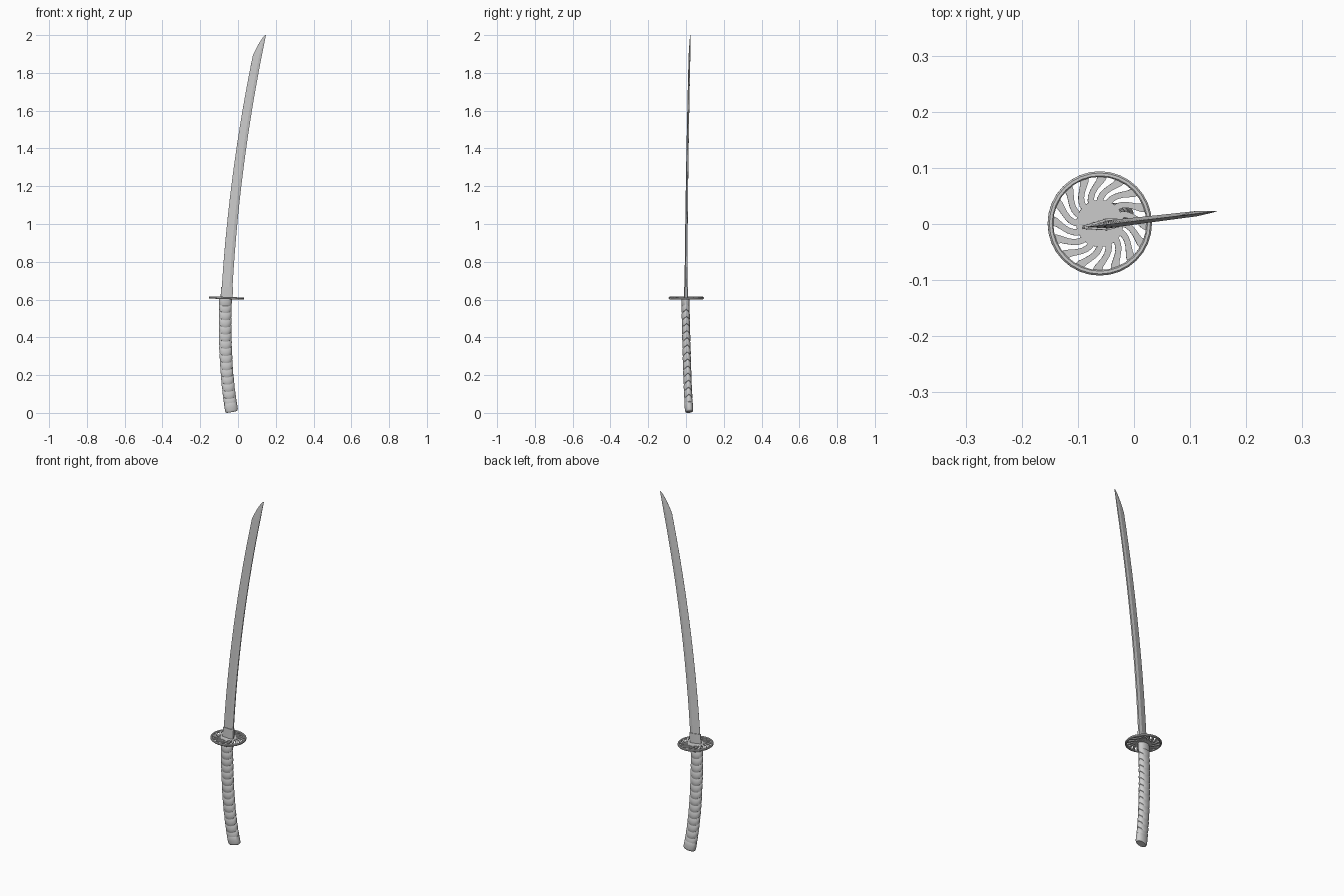
import bpy, bmesh, math
from mathutils import Vector, Matrix

if "Cube" in bpy.data.objects:
    bpy.data.objects.remove(bpy.data.objects["Cube"])

ROT = math.radians(7)          # the sword is turned slightly about z
U = Vector((math.cos(ROT), math.sin(ROT), 0))
V = Vector((-math.sin(ROT), math.cos(ROT), 0))


def finish(name, bm, angle=35):
    bmesh.ops.recalc_face_normals(bm, faces=bm.faces)
    me = bpy.data.meshes.new(name)
    bm.to_mesh(me)
    bm.free()
    ob = bpy.data.objects.new(name, me)
    bpy.context.collection.objects.link(ob)
    bpy.ops.object.select_all(action='DESELECT')
    ob.select_set(True)
    bpy.context.view_layer.objects.active = ob
    bpy.ops.object.shade_smooth_by_angle(angle=math.radians(angle))
    return ob


def loft(name, rings, angle=35):
    bm = bmesh.new()
    vs = [[bm.verts.new(p) for p in r] for r in rings]
    n = len(vs[0])
    for a, b in zip(vs, vs[1:]):
        for i in range(n):
            j = (i + 1) % n
            bm.faces.new((a[i], a[j], b[j], b[i]))
    bm.faces.new(vs[0])
    bm.faces.new(vs[-1])
    return finish(name, bm, angle)


# Blade: back edge curve, ridge lines and a curved point
def blade_ring(z, grow=0.0):
    t = (z - 0.6) / 1.4
    back = -0.033 + 0.181 * t - 0.112 * t * (1 - t)
    w = 0.057 - 0.010 * t
    h = 0.0075 - 0.0030 * t
    if z > 1.89:
        k = max(0.02, max(0.0, 1 - (z - 1.89) / 0.11) ** 0.6)
        w *= k
        h *= k
    base = Vector((back, 0.023 + 0.12 * (back - 0.149), z))
    sect = [(-w - grow, -grow), (-w - grow, grow), (-0.3 * w, h + grow), (grow, 0.6 * h + grow),
            (grow, -0.6 * h - grow), (-0.3 * w, -h - grow)]
    if grow == 0:
        sect[0], sect[1] = (-w, -0.0003), (-w, 0.0003)
    return [base + U * u + V * v for u, v in sect]


zs = [0.6 + 1.29 * i / 24 for i in range(25)]
zs += [1.89 + 0.11 * math.sin(i / 10 * math.pi / 2) for i in range(1, 11)]
loft("blade", [blade_ring(z) for z in zs], 12)
loft("blade_collar", [blade_ring(z, 0.003) for z in (0.605, 0.635, 0.665)], 20)

# Handle centre line (z, x, y), sampled smoothly
PATH = [(0.0, -0.032, 0.017), (0.15, -0.053, 0.009), (0.3, -0.064, 0.004),
        (0.45, -0.068, 0.0), (0.6, -0.066, -0.003)]


def centre(z):
    # Lagrange interpolation through the five points
    x = y = 0
    for i, p in enumerate(PATH):
        k = 1.0
        for j, q in enumerate(PATH):
            if i != j:
                k *= (z - q[0]) / (p[0] - q[0])
        x += k * p[1]
        y += k * p[2]
    return Vector((x, y, z))


def grip_ring(z, s, chevron=0.0, n=32):
    c = centre(z)
    slope = (centre(z + 0.01) - centre(z - 0.01)) / 0.02
    slope.z = 0
    ring = []
    for i in range(n):
        a = 2 * math.pi * i / n
        ca, sa = math.cos(a), math.sin(a)
        o = U * (0.034 * s * ca) + V * (0.0215 * s * sa * (1 + 0.1 * ca * ca))
        # chevron drop moves the ring down along the path on the broad faces
        d = chevron * (0.5 - abs(sa))
        ring.append(c + o + slope * d + Vector((0, 0, d - slope.dot(o))))
    return ring


# Wrapped grip: overlapping chevron bands
BANDS, Z0, Z1 = 14, 0.045, 0.575
step = (Z1 - Z0) / BANDS
rings = []
for b in range(BANDS):
    z = Z0 + b * step
    rings += [grip_ring(z + f * step, s, 0.018)
              for f, s in ((0.0, 0.91), (0.06, 0.97), (0.45, 1.0), (0.85, 0.99), (0.97, 0.91))]
loft("wrapped_grip", rings)

# Rounded end cap and upper ferrule
loft("end_cap", [grip_ring(z, s) for z, s in
                 ((0.004, 0.80), (0.007, 0.92), (0.014, 0.99), (0.03, 1.01), (0.052, 1.0), (0.055, 0.92))])
loft("ferrule", [grip_ring(z, s) for z, s in
                 ((0.565, 0.92), (0.568, 0.99), (0.595, 1.0), (0.604, 0.97))])

# Guard: rim, hub and curved spokes
GUARD = Matrix.Translation((-0.061, 0.001, 0.607)) @ Matrix.Rotation(0.035, 4, 'Y')


def lathe(name, profile, n=32):
    bm = bmesh.new()
    cols = [[bm.verts.new((r * math.cos(2 * math.pi * i / n), r * math.sin(2 * math.pi * i / n), z))
             for r, z in profile] for i in range(n)]
    m = len(profile)
    for i in range(n):
        a, b = cols[i], cols[(i + 1) % n]
        for j in range(m):
            k = (j + 1) % m
            bm.faces.new((a[j], a[k], b[k], b[j]))
    bm.transform(GUARD)
    return finish(name, bm)


lathe("guard_rim", [(0.083, -0.004), (0.085, -0.006), (0.090, -0.006), (0.093, -0.003),
                    (0.093, 0.003), (0.090, 0.006), (0.085, 0.006), (0.083, 0.004)])
lathe("guard_hub", [(0.004, -0.004), (0.042, -0.004), (0.042, 0.004), (0.004, 0.004)])

bm = bmesh.new()
SPOKES, SEG = 16, 6
for s in range(SPOKES):
    prev = None
    for i in range(SEG + 1):
        t = i / SEG
        r = 0.038 + 0.047 * t
        a = 2 * math.pi * s / SPOKES - 0.45 * (t * t * (3 - 2 * t))
        half = (0.0055 + 0.003 * t) / r
        row = [bm.verts.new((r * math.cos(a + e * half), r * math.sin(a + e * half), z))
               for e, z in ((-1, -0.0035), (1, -0.0035), (1, 0.0035), (-1, 0.0035))]
        if prev:
            for j in range(4):
                k = (j + 1) % 4
                bm.faces.new((prev[j], prev[k], row[k], row[j]))
        else:
            bm.faces.new(row)
        prev = row
    bm.faces.new(prev)
bm.transform(GUARD)
finish("guard_spokes", bm)

# Stand the sword exactly on z = 0
obs = list(bpy.context.scene.objects)
low = min((o.matrix_world @ v.co).z for o in obs for v in o.data.vertices)
for o in obs:
    o.data.transform(Matrix.Translation((0, 0, -low)))
